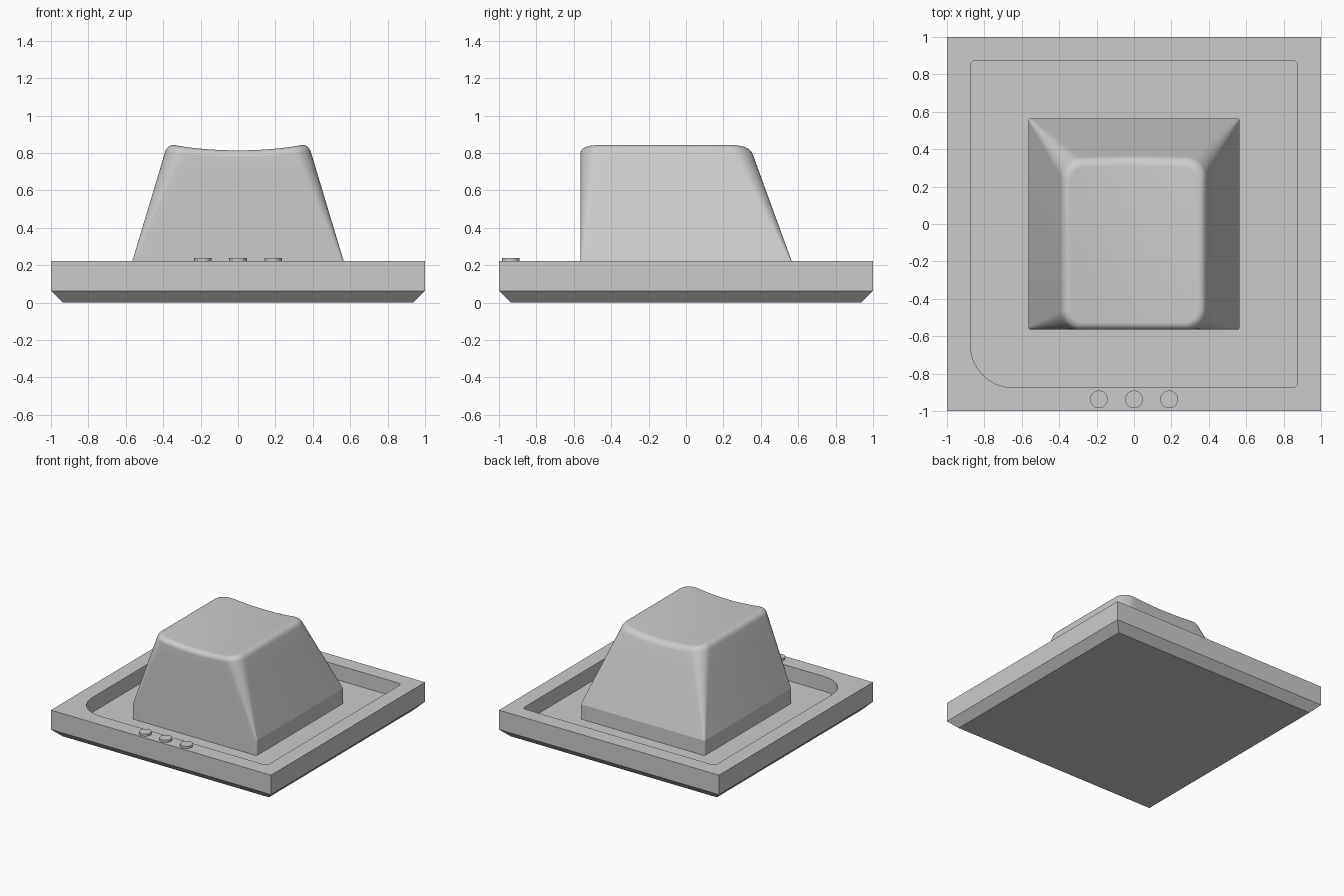
import bpy, bmesh, math

if "Cube" in bpy.data.objects:
    bpy.data.objects.remove(bpy.data.objects["Cube"])

grey = bpy.data.materials.new("plain grey")
grey.diffuse_color = (0.6, 0.6, 0.6, 1)
grey.use_nodes = True
grey.node_tree.nodes["Principled BSDF"].inputs["Base Color"].default_value = grey.diffuse_color
SEG, MID = 10, 14          # segments per rounded corner / per front and back edge


def outline(x, y0, y1, radii):
    """Rounded rectangle; first half runs along the front, second half along the back."""
    if not isinstance(radii, tuple):
        radii = (radii,) * 4
    corners = [(-x, y0, 1, 1), (x, y0, -1, 1), (x, y1, -1, -1), (-x, y1, 1, -1)]
    pts = []
    for k, ((cx, cy, sx, sy), r) in enumerate(zip(corners, radii)):
        arc = []
        for i in range(SEG + 1):
            a = math.pi + math.pi / 2 * (k + i / SEG)
            arc.append((cx + sx * r + r * math.cos(a), cy + sy * r + r * math.sin(a)))
        if k in (1, 3):    # subdivide the front and back edges
            p, q = pts[-1], arc[0]
            pts += [(p[0] + (q[0] - p[0]) * j / MID, p[1] + (q[1] - p[1]) * j / MID)
                    for j in range(1, MID)]
        pts += arc
    return pts


def loft(name, rings, angle):
    """Join rings of 3D points and close both ends with front-to-back strips."""
    bm = bmesh.new()
    vs = [[bm.verts.new(p) for p in ring] for ring in rings]
    n = len(vs[0])
    for a, b in zip(vs, vs[1:]):
        for i in range(n):
            j = (i + 1) % n
            bm.faces.new((a[i], a[j], b[j], b[i]))
    for ring in (vs[0], vs[-1]):
        for i in range(n // 2 - 1):
            bm.faces.new((ring[i], ring[i + 1], ring[n - 2 - i], ring[n - 1 - i]))
    bmesh.ops.remove_doubles(bm, verts=bm.verts, dist=1e-5)
    bmesh.ops.recalc_face_normals(bm, faces=bm.faces)
    me = bpy.data.meshes.new(name)
    bm.to_mesh(me)
    bm.free()
    ob = bpy.data.objects.new(name, me)
    bpy.context.collection.objects.link(ob)
    finish(ob, angle)


def finish(ob, angle):
    ob.data.materials.append(grey)
    bpy.ops.object.select_all(action='DESELECT')
    ob.select_set(True)
    bpy.context.view_layer.objects.active = ob
    bpy.ops.object.shade_smooth_by_angle(angle=math.radians(angle))


def level(pts, z):
    return [(x, y, z) for x, y in pts]


# Base tray: chamfered underside, recess with one large rounded corner
TOP, FLOOR = 0.222, 0.1
recess = outline(0.875, -0.875, 0.875, (0.23, 0.03, 0.03, 0.03))
loft("base_tray", [
    level(outline(0.9375, -0.9375, 0.9375, 0), 0),
    level(outline(1, -1, 1, 0), 0.0625),
    level(outline(1, -1, 1, 0), TOP),
    level(recess, TOP),
    level(recess, FLOOR)], 25)

# Key cap: straight skirt, tapered walls, rounded rim and dished top
RIM, HIGH = 0.04, 0.848


def section(z, inset=0):
    t = max(0, (z - TOP) / (HIGH - TOP))
    return outline(0.565 - 0.188 * t - inset, -0.565 + inset,
                   0.565 - 0.228 * t - inset, 0.012 + 0.1 * t - inset * t)


def dish(x):
    return -0.034 * max(0, 1 - (x / 0.37) ** 2)


def dished(z, inset=0):
    """Section at height z, slid down the walls to follow the dish."""
    w = (z - TOP) / (HIGH - TOP)
    ring = []
    for i, (x, y) in enumerate(section(z, inset)):
        zz = z + dish(x) * w
        px, py = section(zz, inset)[i]
        ring.append((px, py, zz))
    return ring


rings = [level(section(TOP), FLOOR), level(section(TOP), TOP)]
rings += [dished(TOP + (HIGH - RIM - TOP) * k / 6) for k in range(1, 6)]
for k in range(11):
    a = math.pi / 2 * k / 10
    rings.append(dished(HIGH - RIM * (1 - math.sin(a)), RIM * (1 - math.cos(a))))
loft("key_cap", rings, 14)

# Three small round studs on the front lip
for side, x in (("left", -0.1875), ("middle", 0), ("right", 0.1875)):
    bpy.ops.mesh.primitive_cylinder_add(vertices=40, radius=0.047, depth=0.03,
                                        location=(x, -0.9375, 0.225))
    stud = bpy.context.object
    stud.name = side + "_stud"
    finish(stud, 30)
